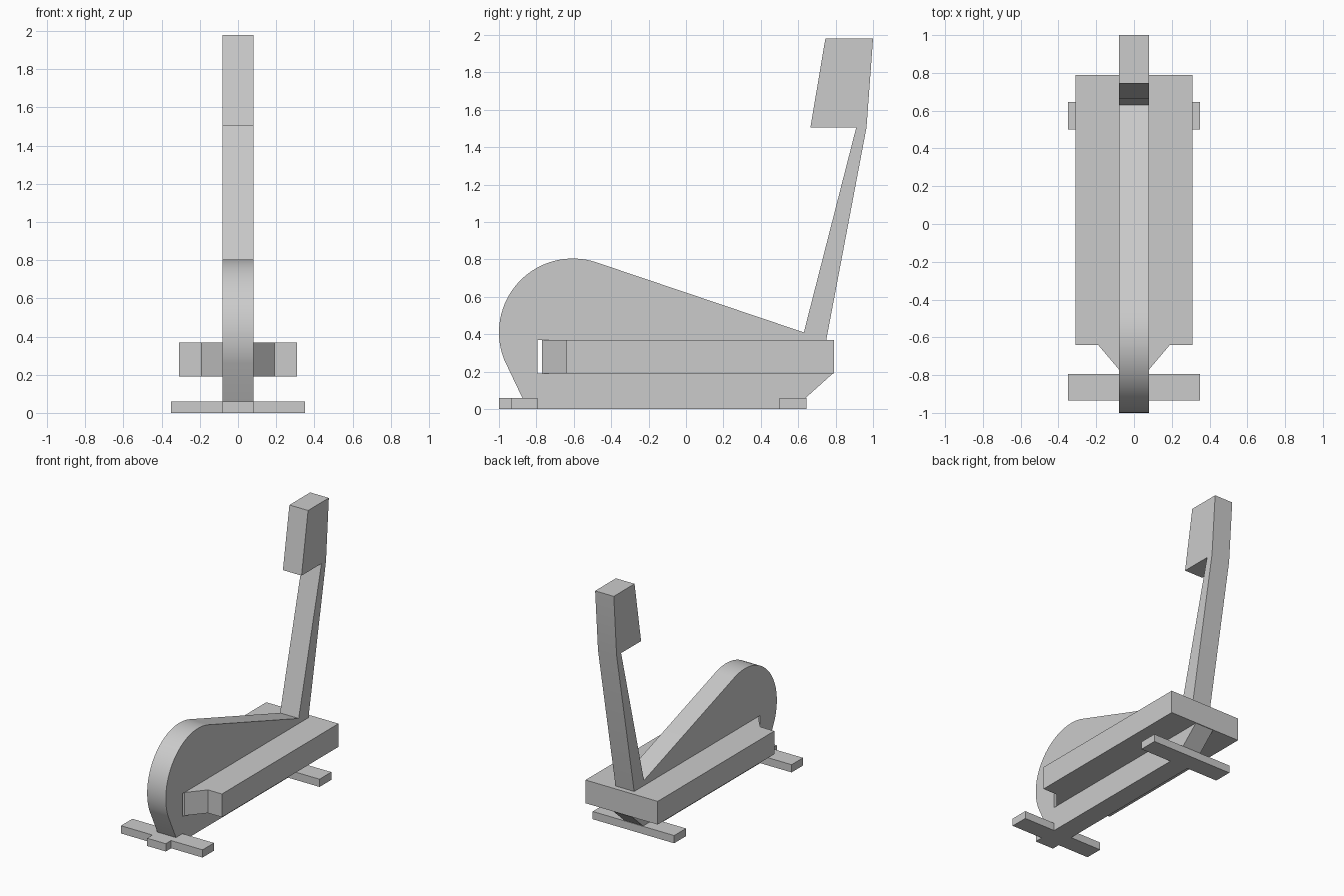
import bpy, bmesh, math
from mathutils import Vector

cube = bpy.data.objects.get("Cube")
if cube:
    bpy.data.objects.remove(cube, do_unlink=True)

grey = bpy.data.materials.new("light_grey")
grey.use_nodes = True
colour = (0.6, 0.6, 0.6, 1)
grey.diffuse_color = colour
grey.node_tree.nodes["Principled BSDF"].inputs["Base Color"].default_value = colour


def extrude(name, points, offset):
    """Extrude a closed 3D outline along an offset into a solid part."""
    bm = bmesh.new()
    face = bm.faces.new([bm.verts.new(p) for p in points])
    new = bmesh.ops.extrude_face_region(bm, geom=[face])["geom"]
    bmesh.ops.translate(bm, vec=Vector(offset),
                        verts=[v for v in new if isinstance(v, bmesh.types.BMVert)])
    bmesh.ops.recalc_face_normals(bm, faces=bm.faces)
    mesh = bpy.data.meshes.new(name)
    bm.to_mesh(mesh)
    bm.free()
    mesh.materials.append(grey)
    obj = bpy.data.objects.new(name, mesh)
    bpy.context.collection.objects.link(obj)
    return obj


HALF = 0.08           # half thickness of the central frame
LOW, HIGH = 0.19, 0.37   # platform underside and top
FOOT = 0.06           # foot height

# Central frame: round flywheel housing, sloping cover, mast, head and keel
arc = []
for i in range(33):
    a = math.radians(202 + (71.4 - 202) * i / 32)
    arc.append((-0.605 + 0.395 * math.cos(a), 0.41 + 0.395 * math.sin(a)))
mast = [(0.63, 0.41), (0.91, 1.505), (0.665, 1.505), (0.745, 1.98),
        (1.0, 1.98), (0.965, 1.505), (0.75, HIGH)]
keel = [(-0.795, HIGH), (-0.795, LOW), (0.785, LOW), (0.64, FOOT),
        (0.64, 0), (-1, 0), (-1, FOOT), (-0.875, FOOT)]
frame = extrude("central_frame",
                [(-HALF, y, z) for y, z in arc + mast + keel], (2 * HALF, 0, 0))
bpy.ops.object.select_all(action="DESELECT")
bpy.context.view_layer.objects.active = frame
frame.select_set(True)
bpy.ops.object.shade_smooth_by_angle(angle=math.radians(15))

# Wide platform with a tapered nose, running through the frame slot
side = [(HALF, -0.77), (0.19, -0.64), (0.31, -0.64), (0.31, 0.79)]
plan = side + [(-x, y) for x, y in reversed(side)]
extrude("platform", [(x, y, LOW) for x, y in plan], (0, 0, HIGH - LOW))

# Cross feet
for name, y0, y1 in (("front_foot", -0.935, -0.795), ("back_foot", 0.5, 0.645)):
    outline = [(-0.35, y0, 0), (0.35, y0, 0), (0.35, y1, 0), (-0.35, y1, 0)]
    extrude(name, outline, (0, 0, FOOT))
